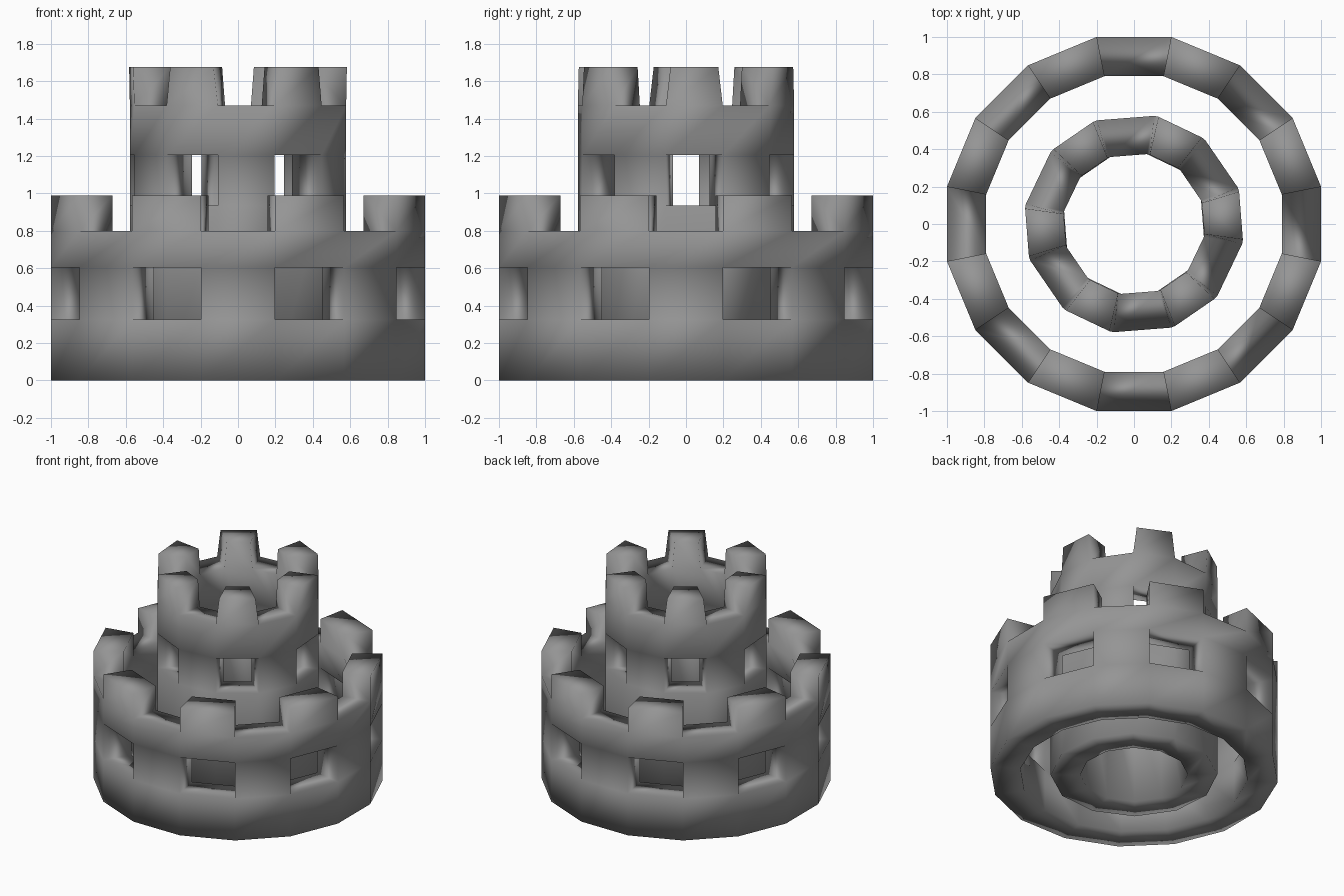
import bpy, bmesh
from math import sin, cos, radians, pi

cube = bpy.data.objects.get("Cube")
if cube:
    bpy.data.objects.remove(cube, do_unlink=True)

stone = bpy.data.materials.new("grey_stone")
stone.use_nodes = True
stone.diffuse_color = (0.3, 0.3, 0.3, 1)
stone.node_tree.nodes["Principled BSDF"].inputs["Base Color"].default_value = (0.3, 0.3, 0.3, 1)


def ring_wall(name, sides, start, radii, levels, taper):
    """Ring of blocks; every other side has a window and a merlon above it."""
    bm = bmesh.new()
    verts, faces = {}, {}
    step = 2 * pi / sides
    top = len(levels) - 1

    def vert(i, edge, lev, ring):
        # merlon tops are pulled in towards the middle of their side
        key = ((i + edge) % sides, lev, ring)
        if key not in verts:
            pull = taper * (0.5 - edge) if lev == top else 0
            a = start + (i + edge + pull) * step
            verts[key] = bm.verts.new((radii[ring] * cos(a), radii[ring] * sin(a), levels[lev]))
        return verts[key]

    def add(quad):
        # a face shared by two blocks is internal, so it is dropped
        key = frozenset(quad)
        if faces.pop(key, None) is None:
            faces[key] = quad

    for i in range(sides):
        layers = (0, 2, 3) if i % 2 else (0, 1, 2, 3)
        for lev in range(top):
            opened = i % 2 == 0 and lev == 1
            gap = i % 2 == 1 and lev == top - 1
            if opened or gap:
                continue
            c = {(e, h, r): vert(i, e, lev + h, r)
                 for e in (0, 1) for h in (0, 1) for r in (0, 1)}
            for axis in range(3):
                for side in (0, 1):
                    quad = []
                    for p, q in ((0, 0), (1, 0), (1, 1), (0, 1)):
                        k = [p, q]
                        k.insert(axis, side)
                        quad.append(c[tuple(k)])
                    add(quad)
    for quad in faces.values():
        bm.faces.new(quad).smooth = True
    bmesh.ops.recalc_face_normals(bm, faces=bm.faces)
    mesh = bpy.data.meshes.new(name)
    bm.to_mesh(mesh)
    bm.free()
    mesh.materials.append(stone)
    obj = bpy.data.objects.new(name, mesh)
    bpy.context.collection.objects.link(obj)
    return obj


# Wide outer wall and tall inner tower
ring_wall("outer_wall", 16, radians(11.25), (1.02, 0.806),
          (0, 0.325, 0.605, 0.8, 0.99), 0)
ring_wall("inner_tower", 12, radians(-10.5), (0.588, 0.38),
          (0, 0.935, 1.205, 1.47, 1.675), 0.16)
